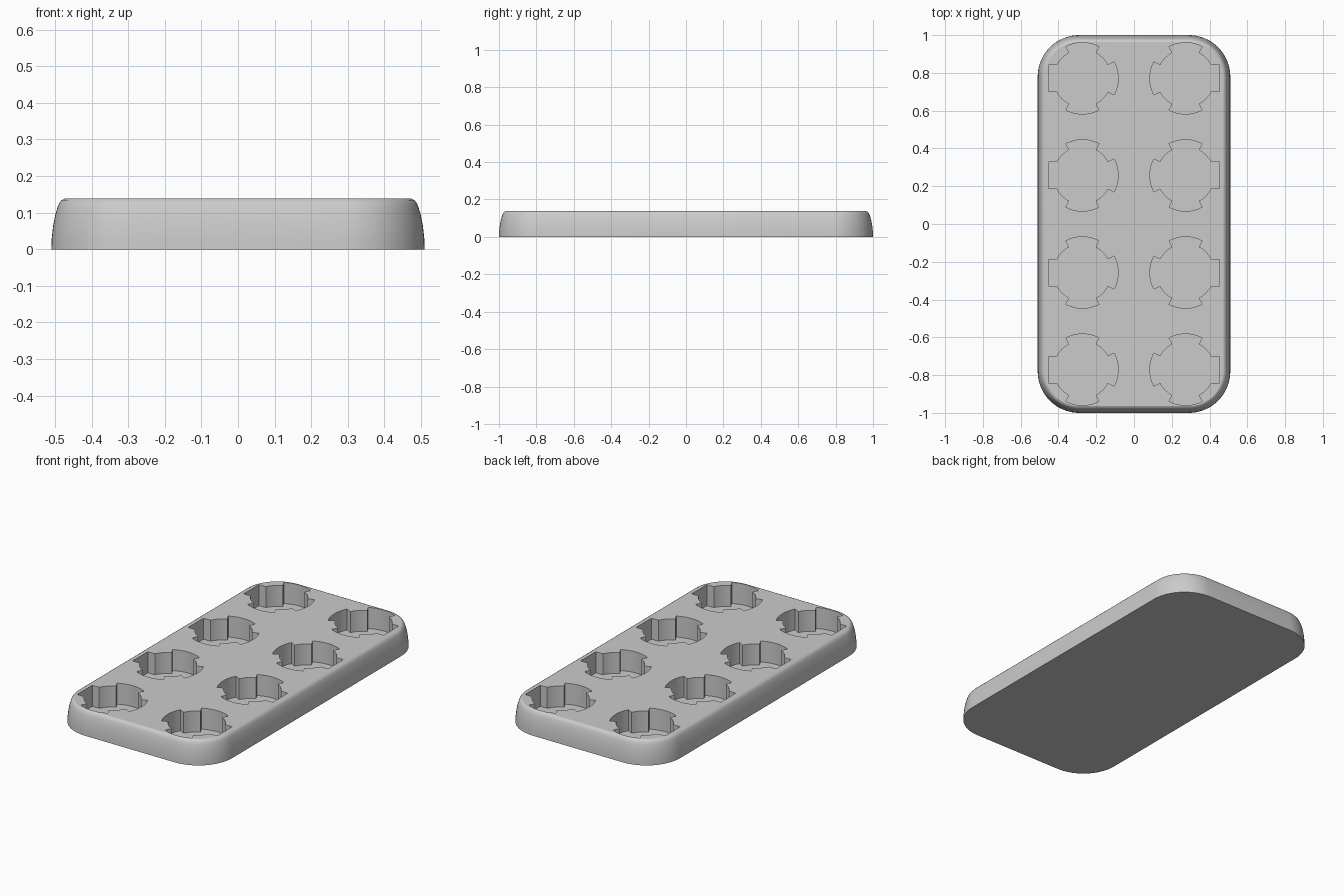
import bpy, bmesh
from math import cos, sin, pi, radians

if "Cube" in bpy.data.objects:
    bpy.data.objects.remove(bpy.data.objects["Cube"], do_unlink=True)

HALF_X, HALF_Y, CORNER, TOP = 0.51, 1.0, 0.22, 0.138
FLOOR = 0.015

grey = bpy.data.materials.new("plain grey")
grey.use_nodes = True
grey.diffuse_color = (0.6, 0.6, 0.6, 1)
grey.node_tree.nodes["Principled BSDF"].inputs["Base Color"].default_value = (0.6, 0.6, 0.6, 1)


def loft(bm, rings):
    """Skin a closed solid through rings of equal point count."""
    loops = [[bm.verts.new(p) for p in ring] for ring in rings]
    n = len(loops[0])
    for low, high in zip(loops, loops[1:]):
        for i in range(n):
            j = (i + 1) % n
            bm.faces.new((low[i], low[j], high[j], high[i]))
    bm.faces.new(loops[0][::-1])
    bm.faces.new(loops[-1])


def make_object(name, bm):
    bmesh.ops.recalc_face_normals(bm, faces=bm.faces[:])
    mesh = bpy.data.meshes.new(name)
    bm.to_mesh(mesh)
    bm.free()
    mesh.materials.append(grey)
    obj = bpy.data.objects.new(name, mesh)
    bpy.context.collection.objects.link(obj)
    return obj


def rounded_rectangle(inset, z, steps=16):
    r = CORNER - inset
    pts = []
    for k, (sx, sy) in enumerate(((1, 1), (-1, 1), (-1, -1), (1, -1))):
        for i in range(steps + 1):
            a = (k + i / steps) * pi / 2
            pts.append((sx * (HALF_X - CORNER) + r * cos(a),
                        sy * (HALF_Y - CORNER) + r * sin(a), z))
    return pts


def arc(r, start, end, steps):
    return [(r * cos(radians(start + (end - start) * i / steps)),
             r * sin(radians(start + (end - start) * i / steps)))
            for i in range(steps + 1)]


def pocket_outline():
    """Round pocket with three fan-shaped notches and one square outer notch."""
    inner, outer, half = 0.152, 0.189, 27.5
    pts = []
    for mid in (0, 90, 180, 270):
        if mid == 0:
            w = inner * sin(radians(half))
            pts += [(0.18, -w), (0.18, w)]
        else:
            pts += arc(outer, mid - half, mid + half, 12)
        pts += arc(inner, mid + half, mid + 90 - half, 8)
    return pts


# Tray body with gently curved sides
bm = bmesh.new()
side_profile = ((0, 0), (0.001, 0.03), (0.005, 0.065), (0.011, 0.095), (0.017, 0.115),
                (0.022, 0.127), (0.028, 0.134), (0.036, TOP))
loft(bm, [rounded_rectangle(inset, z) for inset, z in side_profile])
tray = make_object("tray", bm)

# Eight pockets, two columns of four, square notch facing outward
bm = bmesh.new()
for side in (-1, 1):
    for row in (-1.5, -0.5, 0.5, 1.5):
        loft(bm, [[(side * (0.273 + x), row * 0.514 + y, z) for x, y in pocket_outline()]
                  for z in (FLOOR, TOP + 0.1)])
cutter = make_object("pocket_cutter", bm)
cutter.hide_render = True

cut = tray.modifiers.new("pockets", "BOOLEAN")
cut.operation = "DIFFERENCE"
cut.solver = "EXACT"
cut.object = cutter

bpy.ops.object.select_all(action="DESELECT")
tray.select_set(True)
bpy.context.view_layer.objects.active = tray
bpy.ops.object.modifier_apply(modifier=cut.name)
bpy.data.objects.remove(cutter, do_unlink=True)

# Smooth walls, flat horizontal faces
bpy.ops.object.shade_smooth_by_angle(angle=radians(35))
for face in tray.data.polygons:
    if abs(face.normal.z) > 0.99:
        face.use_smooth = False
